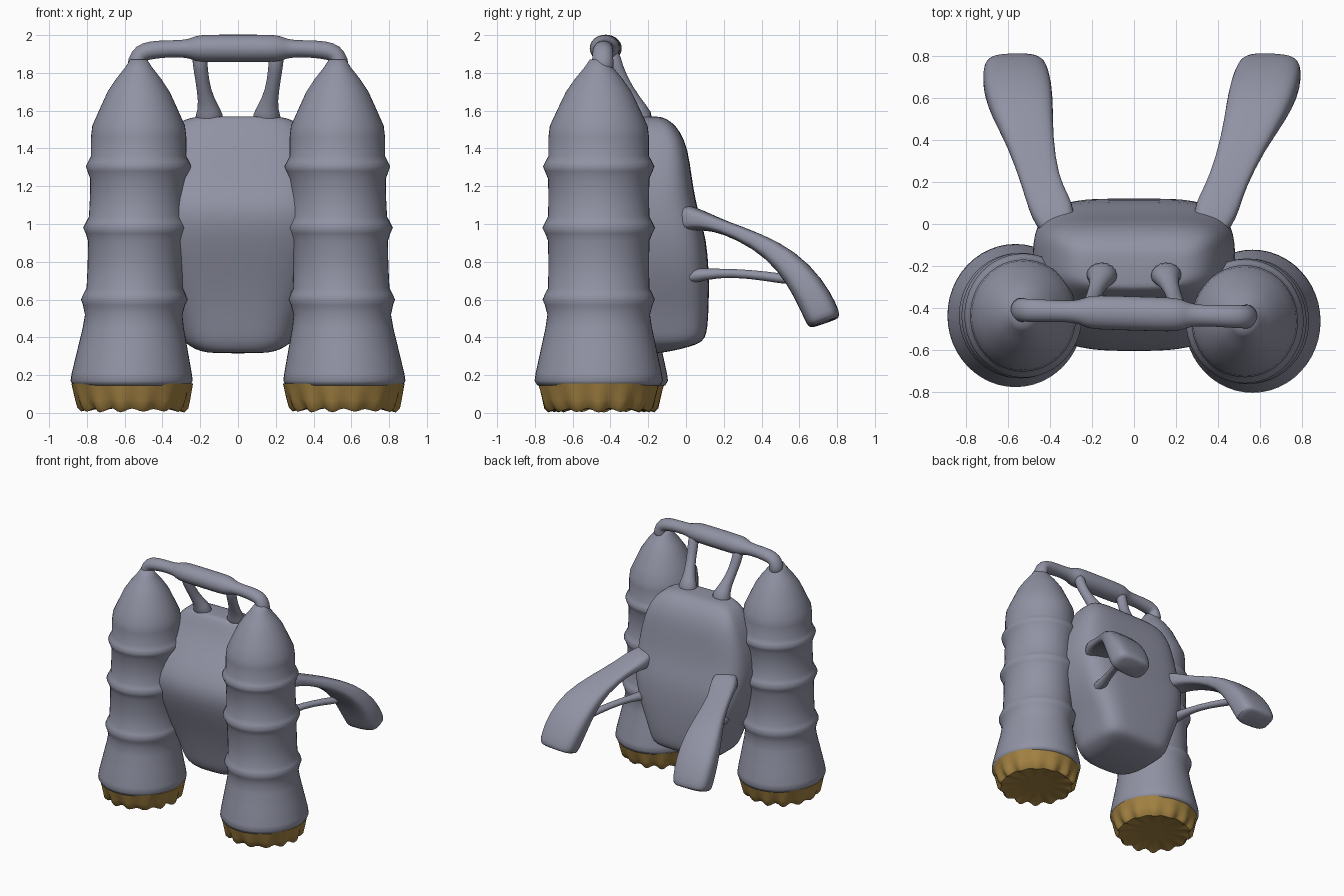
import bpy, bmesh, math
from mathutils import Vector

if "Cube" in bpy.data.objects:
    bpy.data.objects.remove(bpy.data.objects["Cube"])


def material(name, rgb):
    m = bpy.data.materials.new(name)
    m.diffuse_color = (*rgb, 1)
    m.use_nodes = True
    m.node_tree.nodes["Principled BSDF"].inputs["Base Color"].default_value = m.diffuse_color
    return m


GREY = material("blue grey", (0.28, 0.29, 0.37))
GOLD = material("dull gold", (0.37, 0.225, 0.055))


def loft(name, rings, mat, angle=60, subsurf=0):
    """Skin a list of closed rings and cap both ends."""
    bm = bmesh.new()
    loops = [[bm.verts.new(p) for p in ring] for ring in rings]
    n = len(loops[0])
    for a, b in zip(loops, loops[1:]):
        for i in range(n):
            j = (i + 1) % n
            bm.faces.new((a[i], a[j], b[j], b[i]))
    bm.faces.new(loops[0][::-1])
    bm.faces.new(loops[-1])
    bmesh.ops.recalc_face_normals(bm, faces=bm.faces)
    me = bpy.data.meshes.new(name)
    bm.to_mesh(me)
    bm.free()
    me.materials.append(mat)
    ob = bpy.data.objects.new(name, me)
    bpy.context.collection.objects.link(ob)
    bpy.ops.object.select_all(action='DESELECT')
    ob.select_set(True)
    bpy.context.view_layer.objects.active = ob
    bpy.ops.object.shade_smooth_by_angle(angle=math.radians(angle))
    if subsurf:
        mod = ob.modifiers.new("smooth", 'SUBSURF')
        mod.levels = mod.render_levels = subsurf
    return ob


def superellipse(a, b, power, n, front_power=None):
    pts = []
    for i in range(n):
        t = 2 * math.pi * i / n
        c, s = math.cos(t), math.sin(t)
        p = front_power if front_power and s < 0 else power
        pts.append((a * math.copysign(abs(c) ** (2 / p), c),
                    b * math.copysign(abs(s) ** (2 / p), s)))
    return pts


def sweep(name, path, sizes, ref, power=2, n=16, subsurf=1):
    """Tube along a path; sizes are (half width along ref, half thickness)."""
    path = [Vector(p) for p in path]
    rings = []
    for i, p in enumerate(path):
        t = (path[min(i + 1, len(path) - 1)] - path[max(i - 1, 0)]).normalized()
        u = Vector(ref)
        u = (u - t * u.dot(t)).normalized()
        v = t.cross(u)
        rings.append([p + u * a + v * b
                      for a, b in superellipse(*sizes[i], power, n)])
    return loft(name, rings, GREY, 60, subsurf)


# Tanks: (height, radius), with ridges and a flared skirt
TANK = [(1.87, .045), (1.83, .07), (1.77, .117), (1.70, .163), (1.60, .208),
        (1.52, .243), (1.46, .25), (1.36, .25), (1.33, .265), (1.305, .277),
        (1.28, .268), (1.24, .252), (1.14, .25), (1.04, .252), (1.01, .266),
        (.98, .28), (.95, .266), (.91, .252), (.78, .25), (.66, .252),
        (.63, .267), (.60, .279), (.57, .268), (.52, .257), (.45, .268),
        (.32, .298), (.21, .324), (.17, .33), (.145, .315)]
for side, s, cy in (("left", -1, -.435), ("right", 1, -.462)):
    rings = []
    for z, r in TANK:
        low = max(0, min(1, (1.3 - z) / 1.1))
        skirt = max(0, min(1, (.6 - z) / .4))
        rings.append([(s * (.526 + .037 * low) + x, cy + y, z)
                      for x, y in superellipse(r * (1.01 - .03 * skirt),
                                               r * (1.065 - .035 * skirt),
                                               2, 48)])
    loft(side + "_tank", rings, GREY, 70)

    # Scalloped flame rim under each tank
    rings = []
    for z, dz, r, dr in ((.155, 0, .322, 0), (.12, .003, .312, .003),
                         (.07, .005, .298, .008), (.035, .012, .285, .012),
                         (.014, .012, .265, .01), (.022, .006, .22, .006),
                         (.03, 0, .12, 0)):
        ring = []
        for i in range(84):
            a = 2 * math.pi * i / 84
            w = math.cos(14 * a) * (.75 + .25 * math.cos(3 * a))
            rr = r + dr * w
            ring.append((s * .56 + rr * math.cos(a), cy + rr * math.sin(a),
                         z - dz * w))
        rings.append(ring)
    loft(side + "_flame_rim", rings, GOLD, 50)

# Pack body between the tanks: (height, half width, front y, back y)
BODY = [(.315, .13, -.33, -.16), (.325, .20, -.37, -.08), (.35, .25, -.39, .02),
        (.375, .285, -.405, .09), (.42, .305, -.42, .11), (.50, .33, -.44, .118),
        (.62, .38, -.475, .122), (.75, .44, -.52, .122), (.92, .48, -.585, .108),
        (1.03, .485, -.61, .075), (1.13, .48, -.60, .05),
        (1.25, .46, -.52, .03), (1.4, .41, -.40, .01),
        (1.49, .36, -.35, -.03), (1.54, .31, -.325, -.075),
        (1.565, .25, -.305, -.12), (1.57, .18, -.29, -.16)]
rings = [[(x, (f + b) / 2 + y, z)
          for x, y in superellipse(w, (b - f) / 2, 4.5, 40, 3)]
         for z, w, f, b in BODY]
loft("pack_body", rings, GREY, 60, 1)

# Top handle: bent pipe swelling into a grip
half = [(.535, 1.80, .06), (.535, 1.87, .05), (.515, 1.905, .05),
        (.46, 1.922, .05), (.36, 1.928, .045), (.28, 1.928, .048),
        (.245, 1.928, .058), (.21, 1.93, .073), (.12, 1.93, .074)]
full = [(-x, z, r) for x, z, r in half] + half[::-1]
sweep("top_handle", [(x, -.425 - .03 * x, z) for x, z, r in full],
      [(r * 1.12, r) for x, z, r in full], (0, 1, 0))

for side, s, tip in (("left", -1, -.035), ("right", 1, .04)):
    # Struts holding the handle
    sweep(side + "_handle_strut",
          [(s * .205, -.395, 1.92), (s * .20, -.375, 1.83),
           (s * .18, -.31, 1.70), (s * .155, -.255, 1.61),
           (s * .15, -.23, 1.53)],
          [(.045, .045), (.038, .038), (.036, .036), (.055, .05), (.10, .08)],
          (1, 0, 0))

    # Curved control arms reaching backwards, leaning slightly to the right
    ARM = [(.35, -.06, 1.03, .07, .08), (.375, .03, 1.03, .10, .065),
           (.405, .10, 1.015, .102, .048), (.445, .20, .985, .09, .034),
           (.505, .39, .905, .11, .045), (.555, .54, .80, .15, .07),
           (.585, .65, .66, .165, .09), (.60, .715, .53, .155, .095),
           (.605, .73, .49, .145, .09), (.605, .735, .475, .12, .075)]
    sweep(side + "_control_arm",
          [(s * (x + tip * max(0, y - .2) / .5), y, z)
           for x, y, z, a, b in ARM],
          [(a, b) for x, y, z, a, b in ARM], (1, 0, 0), power=3.2, n=20)

    # Thin braces below the arms
    sweep(side + "_arm_brace",
          [(s * .36, .0, .72), (s * .375, .10, .735), (s * .42, .25, .742),
           (s * .48, .42, .725), (s * .54, .58, .70)],
          [(.06, .05), (.034, .028), (.027, .023), (.028, .025), (.04, .03)],
          (1, 0, 0))
